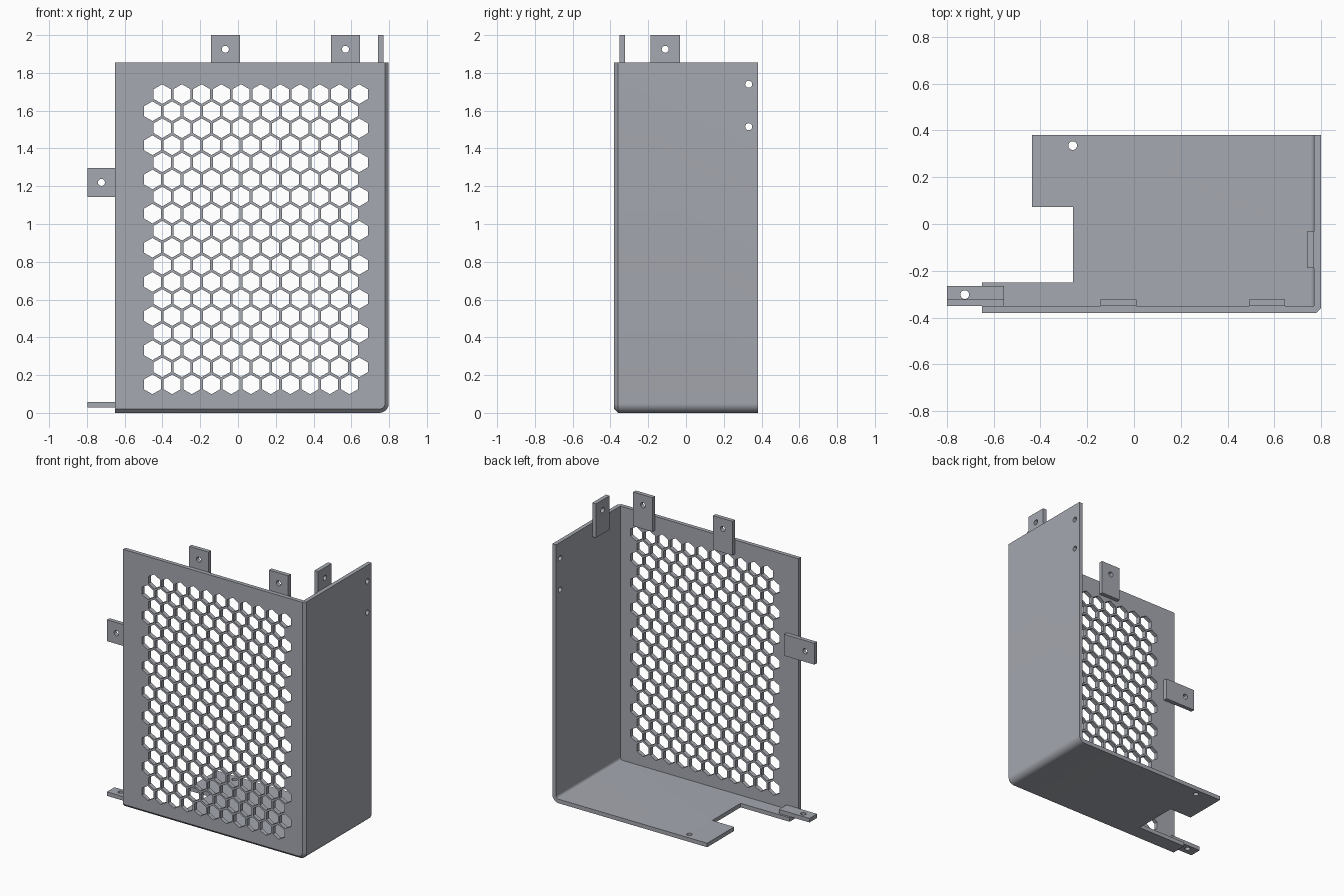
import bpy, bmesh, math

if "Cube" in bpy.data.objects:
    bpy.data.objects.remove(bpy.data.objects["Cube"])

X0, X1, Y0, Y1, TOP, T = -0.65, 0.798, -0.38, 0.38, 1.855, 0.029
YIN = Y0 + T            # inner face of the front panel
R = 0.05                # outer bend radius
HOLE = 0.0185

metal = bpy.data.materials.new("grey_metal")
metal.diffuse_color = (0.376, 0.392, 0.434, 1)
metal.use_nodes = True
metal.node_tree.nodes["Principled BSDF"].inputs["Base Color"].default_value = metal.diffuse_color

# (u, v, depth) to world for a profile drawn across each axis
AXES = {"x": lambda u, v, d: (d, u, v),
        "y": lambda u, v, d: (u, d, v),
        "z": lambda u, v, d: (u, v, d)}


def loft(bm, axis, rings):
    """Solid through equal-length outlines; rings = [(depth, points)]."""
    vs = [[bm.verts.new(AXES[axis](u, v, d)) for u, v in pts] for d, pts in rings]
    n = len(vs[0])
    for a, b in zip(vs, vs[1:]):
        for i in range(n):
            j = (i + 1) % n
            bm.faces.new((a[i], a[j], b[j], b[i]))
    bm.faces.new(vs[0])
    bm.faces.new(vs[-1])


def solid(name, parts):
    """Object made from (axis, rings) solids."""
    bm = bmesh.new()
    for axis, rings in parts:
        loft(bm, axis, rings)
    bmesh.ops.recalc_face_normals(bm, faces=bm.faces)
    me = bpy.data.meshes.new(name)
    bm.to_mesh(me)
    bm.free()
    me.materials.append(metal)
    ob = bpy.data.objects.new(name, me)
    bpy.context.collection.objects.link(ob)
    return ob


def prism(axis, pts, a, b):
    return axis, [(a, pts), (b, pts)]


def ngon(u, v, r, n):
    return [(u + r * math.sin(2 * math.pi * i / n), v + r * math.cos(2 * math.pi * i / n))
            for i in range(n)]


def rect(u0, u1, v0, v1):
    return [(u0, v0), (u1, v0), (u1, v1), (u0, v1)]


def boolean(ob, tool, op="DIFFERENCE"):
    mod = ob.modifiers.new("bool", "BOOLEAN")
    mod.operation, mod.solver, mod.object = op, "EXACT", tool
    bpy.context.view_layer.update()
    dg = bpy.context.evaluated_depsgraph_get()
    me = bpy.data.meshes.new_from_object(ob.evaluated_get(dg))
    ob.modifiers.clear()
    ob.data = me
    bpy.data.objects.remove(tool)


def bend(inset):
    """Bottom right corner arc, from floor to side wall."""
    return [(X1 - R + (R - inset) * math.sin(a), R - (R - inset) * math.cos(a))
            for a in (math.pi / 2 * i / 8 for i in range(9))]


def outline(inset):
    return [(X0, inset)] + bend(inset) + [(X1 - inset, TOP), (X0, TOP)]


# Front panel with chamfered right and bottom edges
C = 0.02
body = solid("folded_sheet", [("y", [(Y0, outline(C)), (Y0 + C, outline(0)), (YIN, outline(0))])])

# Honeycomb vent: 18 staggered rows of 11
vents = []
for row in range(18):
    for col in range(11):
        x = -0.453 + 0.1043 * col + 0.052 * (row % 2)
        vents.append(prism("y", ngon(x, 0.151 + 0.0904 * row, 0.052, 6), Y0 - 0.1, YIN + 0.1))
boolean(body, solid("vent_cutter", vents))

# Floor and side wall as one bent strip
profile = [(X0, 0)] + bend(0) + [(X1, TOP), (X1 - T, TOP)] + bend(T)[::-1] + [(X0, T)]
strip = solid("floor_and_side", [prism("y", profile, YIN, Y1)])
notch = [(-1, -0.25), (-0.26, -0.25), (-0.26, 0.073), (-0.435, 0.073), (-0.435, 1), (-1, 1)]
boolean(strip, solid("notch_cutter", [prism("z", notch, -0.1, 0.1)]))
holes = [prism("z", ngon(-0.262, 0.335, HOLE, 24), -0.1, 0.1)]
holes += [prism("x", ngon(0.332, z, HOLE, 24), 0.7, 0.9) for z in (1.74, 1.515)]
boolean(strip, solid("hole_cutter", holes))
boolean(body, strip, "UNION")
parts = [body]


# Mounting tabs, each with one screw hole
def tab(name, axis, bounds, depth, hole):
    ob = solid(name, [prism(axis, rect(*bounds), depth, depth + T)])
    boolean(ob, solid("cutter", [prism(axis, ngon(*hole, HOLE, 24), depth - 0.1, depth + 0.1)]))
    parts.append(ob)


for name, x in (("top_tab_left", -0.067), ("top_tab_right", 0.569)):
    tab(name, "y", (x - 0.077, x + 0.077, 1.755, 2.0), YIN, (x, 1.925))
tab("side_wall_tab", "x", (-0.187, -0.033, 1.755, 2.0), X1 - 2 * T, (-0.11, 1.925))
tab("left_tab", "y", (-0.798, -0.555, 1.143, 1.297), YIN, (-0.723, 1.22))
tab("floor_tab", "z", (-0.798, -0.555, YIN, -0.265), T, (-0.723, -0.302))

# Smooth the bend and hole walls, keep edges crisp
for ob in parts:
    ob.select_set(True)
bpy.context.view_layer.objects.active = body
bpy.ops.object.shade_smooth_by_angle(angle=math.radians(30))
